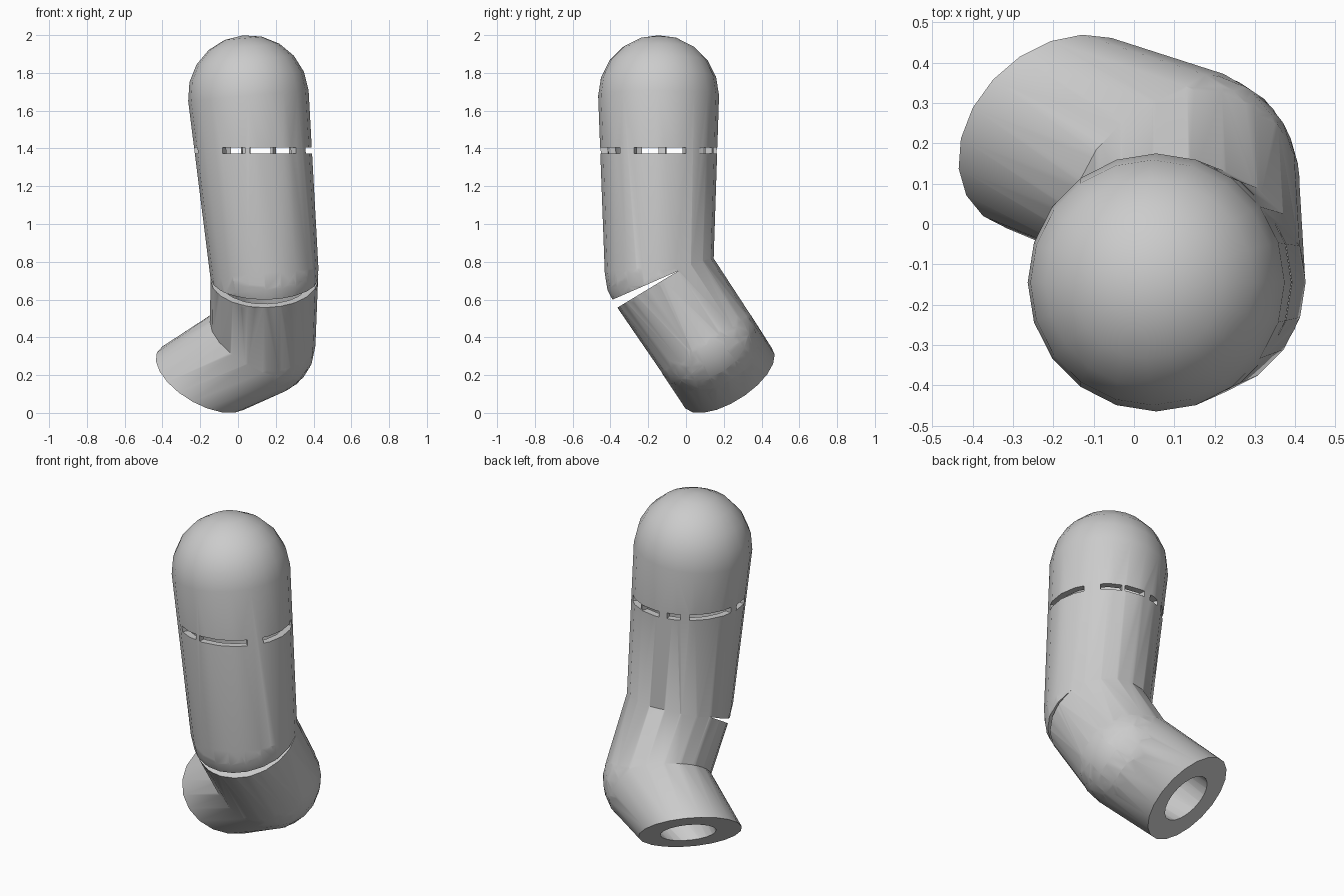
import bpy, bmesh, math
from mathutils import Vector, Matrix

if "Cube" in bpy.data.objects:
    bpy.data.objects.remove(bpy.data.objects["Cube"])

Z = Vector((0, 0, 1))
SIDES = 20


def aim(center, axis):
    return Matrix.Translation(center) @ Z.rotation_difference(axis.normalized()).to_matrix().to_4x4()


def finish(bm, name, helper=True):
    bmesh.ops.recalc_face_normals(bm, faces=bm.faces[:])
    me = bpy.data.meshes.new(name)
    bm.to_mesh(me)
    bm.free()
    ob = bpy.data.objects.new(name, me)
    bpy.context.collection.objects.link(ob)
    ob.hide_render = helper
    return ob


def hull(name, a, ra, b, rb, disc_normal=None, helper=True):
    """Tapered capsule from a to b; b may end in a flat disc instead of a dome."""
    bm = bmesh.new()
    axis = a - b
    bmesh.ops.create_uvsphere(bm, u_segments=SIDES, v_segments=10, radius=ra, matrix=aim(a, axis))
    if disc_normal is None:
        bmesh.ops.create_uvsphere(bm, u_segments=SIDES, v_segments=10, radius=rb, matrix=aim(b, axis))
    else:
        bmesh.ops.create_circle(bm, segments=SIDES, radius=rb, matrix=aim(b, disc_normal))
    pts = [v.co.copy() for v in bm.verts]
    bm.clear()
    for p in pts:
        bm.verts.new(p)
    res = bmesh.ops.convex_hull(bm, input=bm.verts[:])
    junk = {g for g in res["geom_interior"] + res["geom_unused"] if isinstance(g, bmesh.types.BMVert)}
    bmesh.ops.delete(bm, geom=list(junk), context='VERTS')
    return finish(bm, name, helper)


def prism(name, pts, offset):
    """Polygon extruded by an offset."""
    bm = bmesh.new()
    f = bm.faces.new([bm.verts.new(p) for p in pts])
    ext = bmesh.ops.extrude_face_region(bm, geom=[f], use_keep_orig=True)
    bmesh.ops.translate(bm, vec=offset, verts=[g for g in ext["geom"] if isinstance(g, bmesh.types.BMVert)])
    return finish(bm, name)


def boolean(target, other, op):
    m = target.modifiers.new(op, 'BOOLEAN')
    m.operation, m.object, m.solver = op, other, 'EXACT'
    bpy.context.view_layer.objects.active = target
    bpy.ops.object.modifier_apply(modifier=m.name)
    bpy.data.objects.remove(other)


# centre line: domed top, knee, heel, open end
top = Vector((0.055, -0.145, 1.68))
knee = Vector((0.14, -0.143, 0.74))
heel = Vector((0.13, 0.107, 0.366))
end = Vector((-0.185, 0.225, 0.184))
end_n = Vector((-0.445, 0.486, -0.753)).normalized()

# outer tube
tube = hull("bent_tube", top, 0.32, knee, 0.287, helper=False)
boolean(tube, hull("lower_tube", knee, 0.285, heel, 0.28), 'UNION')
boolean(tube, hull("end_tube", heel, 0.281, end, 0.28, end_n), 'UNION')

# hollow interior, narrowing towards the open end
bore = hull("bore", top, 0.28, knee, 0.25)
boolean(bore, hull("lower_bore", knee, 0.245, heel, 0.2), 'UNION')
boolean(bore, hull("end_bore", heel, 0.19, end + end_n * 0.02, 0.147, end_n), 'UNION')
boolean(tube, bore, 'DIFFERENCE')

# broken ring of slits around the upper tube
for a0, a1 in [(-25, 28), (45, 67), (70, 93), (102, 116), (125, 172),
               (180, 199), (238, 262), (267, 318)]:
    arc = [math.radians(a0 + (a1 - a0) * i / 4) for i in range(5)]
    pts = [(0.08, -0.145, 1.372)] + [(0.08 + 0.5 * math.cos(t), -0.145 + 0.5 * math.sin(t), 1.372) for t in arc]
    boolean(tube, prism("slit_cutter", pts, (0, 0, 0.034)), 'DIFFERENCE')

# wedge-shaped gap across the front of the knee
wedge = [(-0.6, -0.04, 0.752), (-0.6, -0.5, 0.551), (-0.6, -0.5, 0.475)]
boolean(tube, prism("knee_cutter", wedge, (1.4, 0, 0)), 'DIFFERENCE')

# smooth shading with sharp rims
bpy.ops.object.select_all(action='DESELECT')
tube.select_set(True)
bpy.context.view_layer.objects.active = tube
bpy.ops.object.shade_smooth_by_angle(angle=math.radians(35))
